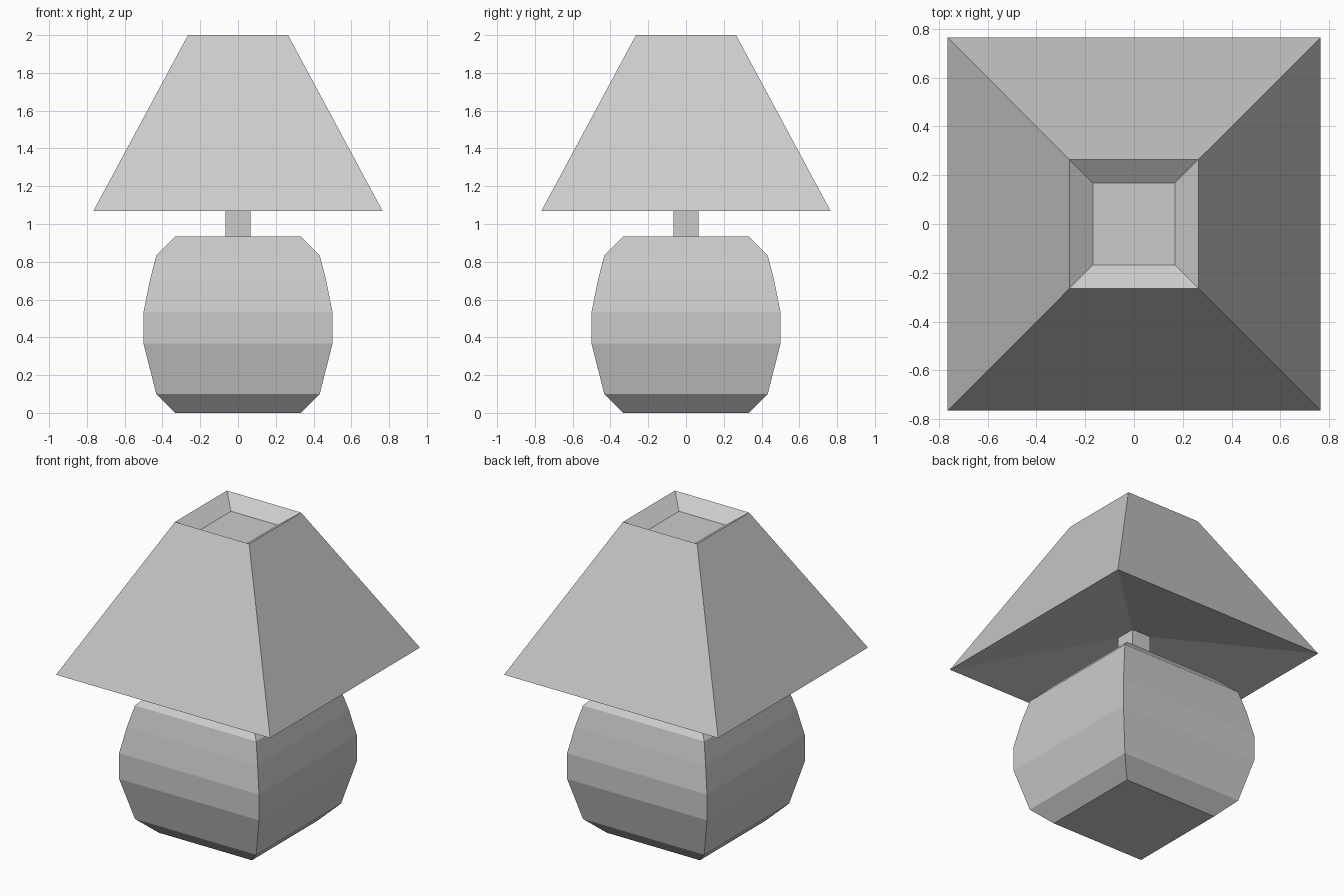
import bpy
import bmesh

if "Cube" in bpy.data.objects:
    bpy.data.objects.remove(bpy.data.objects["Cube"])


def square_loft(name, profile):
    """Stack square rings given as (half_width, z), bridge them and cap both ends."""
    bm = bmesh.new()
    rings = [[bm.verts.new((sx * w, sy * w, z))
              for sx, sy in ((-1, -1), (1, -1), (1, 1), (-1, 1))]
             for w, z in profile]
    for low, high in zip(rings, rings[1:]):
        for i in range(4):
            j = (i + 1) % 4
            bm.faces.new((low[i], low[j], high[j], high[i]))
    bm.faces.new(rings[0][::-1])
    bm.faces.new(rings[-1])
    bmesh.ops.recalc_face_normals(bm, faces=bm.faces)
    mesh = bpy.data.meshes.new(name)
    bm.to_mesh(mesh)
    bm.free()
    obj = bpy.data.objects.new(name, mesh)
    bpy.context.collection.objects.link(obj)
    return obj


# Rounded square base
square_loft("lamp_base", [(0.333, 0), (0.433, 0.1), (0.5, 0.367), (0.5, 0.533),
                          (0.467, 0.7), (0.433, 0.833), (0.333, 0.933)])

# Short post between base and shade
square_loft("lamp_post", [(0.067, 0.933), (0.067, 1.233)])

# Shade: hollowed underside, sloping sides, shallow recess on top
square_loft("lamp_shade", [(0.067, 1.233), (0.765, 1.07),
                           (0.265, 2.0), (0.167, 1.93)])
